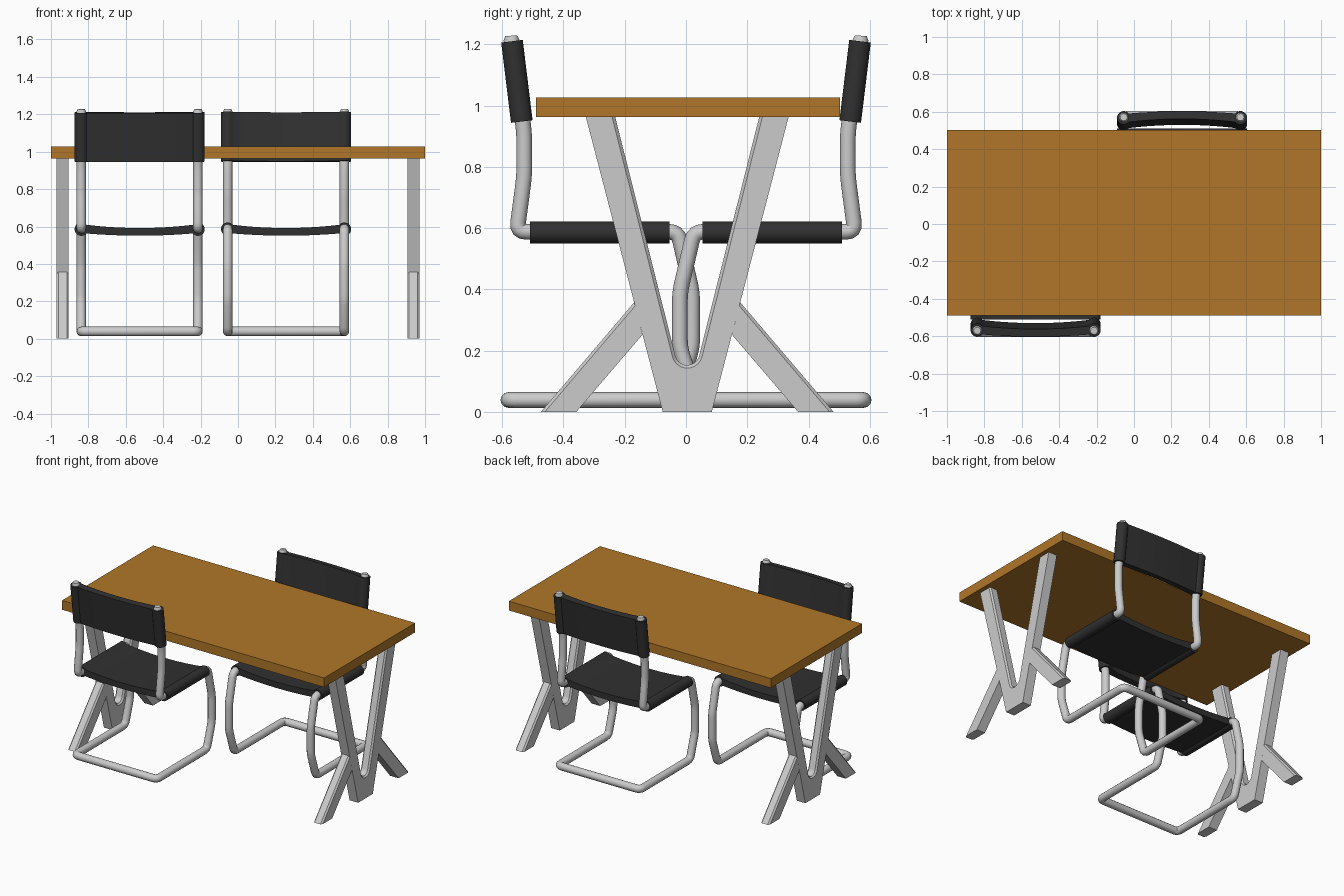
import bpy, bmesh, math
from mathutils import Vector, Matrix

if "Cube" in bpy.data.objects:
    bpy.data.objects.remove(bpy.data.objects["Cube"])


def material(name, rgb):
    m = bpy.data.materials.new(name)
    m.diffuse_color = (*rgb, 1)
    m.use_nodes = True
    m.node_tree.nodes["Principled BSDF"].inputs["Base Color"].default_value = m.diffuse_color
    return m


WOOD = material("wood", (0.434, 0.181, 0.022))
BLACK = material("black_leather", (0.03, 0.03, 0.03))


def finish(ob, angle=35):
    bpy.ops.object.select_all(action='DESELECT')
    ob.select_set(True)
    bpy.context.view_layer.objects.active = ob
    if ob.type == 'CURVE':
        bpy.ops.object.convert(target='MESH')
        ob = bpy.context.view_layer.objects.active
    bpy.ops.object.shade_smooth_by_angle(angle=math.radians(angle))
    return ob


def prism(name, outline, start, end, place, mat=None, bevel_run=(), bevel=0.01):
    """Extrude a 2D outline; place(u, v, w) maps to world space."""
    bm = bmesh.new()
    a = [bm.verts.new(place(u, v, start)) for u, v in outline]
    b = [bm.verts.new(place(u, v, end)) for u, v in outline]
    n = len(outline)
    bm.faces.new(a)
    bm.faces.new(b[::-1])
    for i in range(n):
        j = (i + 1) % n
        bm.faces.new((a[j], a[i], b[i], b[j]))
    bmesh.ops.recalc_face_normals(bm, faces=bm.faces)
    edges = [bm.edges.get((r[i], r[i + 1])) for r in (a, b) for i in bevel_run]
    if edges:
        bmesh.ops.bevel(bm, geom=edges, offset=bevel, segments=1, affect='EDGES')
    me = bpy.data.meshes.new(name)
    bm.to_mesh(me)
    bm.free()
    ob = bpy.data.objects.new(name, me)
    bpy.context.collection.objects.link(ob)
    if mat:
        me.materials.append(mat)
    return finish(ob)


def rounded(points, r=0.03, steps=4):
    """Replace each inner corner of a path with a short curve."""
    out = [points[0]]
    for p, c, n in zip(points, points[1:], points[2:]):
        s = c + (p - c).normalized() * r
        e = c + (n - c).normalized() * r
        for k in range(steps + 1):
            t = k / steps
            out.append(s * (1 - t) ** 2 + c * 2 * t * (1 - t) + e * t * t)
    return out + [points[-1]]


def tube(name, points, radius, matrix):
    cu = bpy.data.curves.new(name, 'CURVE')
    cu.dimensions = '3D'
    cu.bevel_depth = radius
    cu.bevel_resolution = 4
    cu.use_fill_caps = True
    sp = cu.splines.new('POLY')
    sp.points.add(len(points) - 1)
    for q, p in zip(sp.points, points):
        q.co = (*(matrix @ p), 1)
    sp.points[0].radius = sp.points[-1].radius = 0.75   # chamfered tips
    ob = bpy.data.objects.new(name, cu)
    bpy.context.collection.objects.link(ob)
    return finish(ob, 50)


# Table top
prism("table_top", [(-1, -0.49), (1, -0.49), (1, 0.503), (-1, 0.503)],
      0.963, 1.027, lambda u, v, w: (u, v, w), WOOD)

# Table legs: V frame with a rounded notch, plus two slanted braces
CY = 0.004
arc = [(0.04 * math.cos(math.radians(a)), 0.193 + 0.04 * math.sin(math.radians(a)))
       for a in range(195, 346, 15)]
vee = [(-0.08, 0), (-0.331, 0.963), (-0.235, 0.963)] + arc + \
      [(0.235, 0.963), (0.331, 0.963), (0.08, 0)]
brace = [(-0.362, 0), (-0.478, 0), (-0.173, 0.358), (-0.146, 0.252)]
for side, x0 in (("left", -0.97), ("right", 0.905)):
    prism(f"{side}_table_leg", vee, x0, x0 + 0.065,
          lambda u, v, w: (w, u + CY, v), bevel_run=range(2, 3 + len(arc)))
    for end, s in (("front", 1), ("back", -1)):
        prism(f"{side}_{end}_leg_brace", brace, x0, x0 + 0.065,
              lambda u, v, w: (w, s * u + CY, v), bevel_run=(1,))

# Sling cross-section: sleeves around both tubes with a sagging panel between
H, R = 0.312, 0.036


def sling_outline():
    pts = []
    for s in (-1, 1):
        for a in range(40, 321, 20):
            t = math.radians(a)
            pts.append((s * (H - R * math.cos(t)) if s > 0 else -H + R * math.cos(t),
                        R * math.sin(t)) if s < 0 else
                       (H - R * math.cos(t), -R * math.sin(t)))
        edge = H - R * math.cos(math.radians(40))
        v0, v1 = (-0.023, -0.035) if s < 0 else (0.023, 0.006)
        for k in range(1, 10):
            q = -1 + 2 * k / 10
            pts.append((-s * q * edge, v1 + (v0 - v1) * q * q))
    return pts


# Cantilever chairs, the second turned to face the first
side_path = [(-0.571, 1.228), (-0.570, 1.215), (-0.528, 0.91), (-0.528, 0.77),
             (-0.552, 0.588), (-0.026, 0.588), (0.02, 0.39), (0.02, 0.21),
             (-0.035, 0.039), (-0.58, 0.039)]
tilt = Vector((0, -0.032, 0.262)).normalized()
normal = Vector((0, tilt.z, -tilt.y))
back_base = Vector((0, -0.536, 0.948))

for label, cx, turn in (("front", -0.526, 0), ("back", 0.257, math.pi)):
    M = Matrix.Translation((cx, 0, 0)) @ Matrix.Rotation(turn, 4, 'Z')
    half = [Vector((H, y, z)) for y, z in side_path]
    other = [Vector((-p.x, p.y, p.z)) for p in reversed(half)]
    path = half[:2] + rounded(half[2 - 1:] + other[:-1])[1:-1] + other[-2:]
    tube(f"{label}_chair_frame", path, 0.0255, M)
    prism(f"{label}_chair_seat", sling_outline(), -0.51, -0.054,
          lambda u, v, w: M @ Vector((u, w, v + 0.586)), BLACK)
    prism(f"{label}_chair_backrest", sling_outline(), 0, 0.264,
          lambda u, v, w: M @ (back_base + Vector((u, 0, 0)) + normal * v + tilt * w),
          BLACK)
